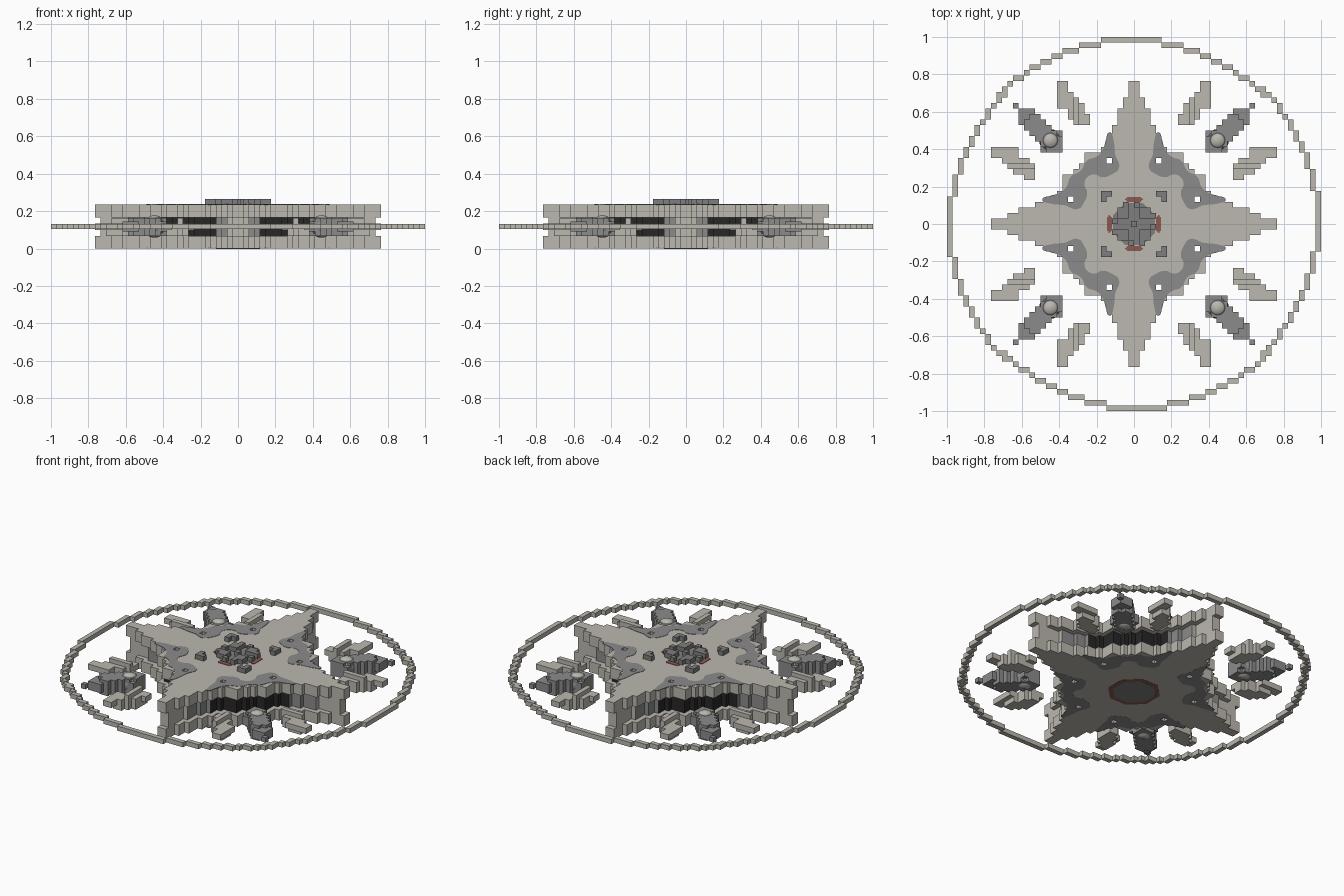
import bpy, bmesh, math
from mathutils import Matrix

if "Cube" in bpy.data.objects:
    bpy.data.objects.remove(bpy.data.objects["Cube"])

U = 1 / 34                                  # block size
PLATE, SLOT, TOP, NUB = 0.068, 0.167, 0.235, 0.264


def material(name, rgb):
    m = bpy.data.materials.new(name)
    m.use_nodes = True
    m.diffuse_color = (*rgb, 1)
    m.node_tree.nodes["Principled BSDF"].inputs["Base Color"].default_value = (*rgb, 1)
    return m


STONE = material("pale stone", (0.50, 0.48, 0.43))
GREY = material("mid grey", (0.26, 0.26, 0.26))
DARK = material("dark grey", (0.21, 0.21, 0.21))
BLACK = material("black", (0.02, 0.02, 0.02))
RED = material("dull red", (0.26, 0.10, 0.08))


def finish(name, bm, mats):
    bmesh.ops.remove_doubles(bm, verts=bm.verts, dist=1e-5)
    bmesh.ops.recalc_face_normals(bm, faces=bm.faces)
    me = bpy.data.meshes.new(name)
    bm.to_mesh(me)
    bm.free()
    for m in mats:
        me.materials.append(m)
    ob = bpy.data.objects.new(name, me)
    bpy.context.collection.objects.link(ob)
    return ob


def blocks(name, cells, z0, z1, mats, rule=None, shift=0):
    """Solid slab made from a set of grid cells, with stepped sides."""
    bm = bmesh.new()

    def quad(pts):
        f = bm.faces.new([bm.verts.new(p) for p in pts])
        if rule:
            f.material_index = rule(f.calc_center_median())

    for i, j in cells:
        x, y = (i + shift) * U, (j + shift) * U
        c = [(x, y), (x + U, y), (x + U, y + U), (x, y + U)]
        for z in (z0, z1):
            quad([(*p, z) for p in c])
        for k, n in enumerate([(i, j - 1), (i + 1, j), (i, j + 1), (i - 1, j)]):
            if n not in cells:
                a, b = c[k], c[(k + 1) % 4]
                quad([(*a, z0), (*b, z0), (*b, z1), (*a, z1)])
    return finish(name, bm, mats)


def mirrored(cells):
    """Repeat cells of one quadrant into all four."""
    return {(a, b) for i, j in cells for a in (i, -1 - i) for b in (j, -1 - j)}


def diagonal(cells):
    return set(cells) | {(j, i) for i, j in cells}


def spun(cells):
    """Repeat cells at four quarter turns."""
    out = set()
    for _ in range(4):
        out |= set(cells)
        cells = [(j, -1 - i) for i, j in cells]
    return out


# Four pointed star body: two plates and a recessed core
WIDTHS = [10, 9, 9, 6, 5, 5, 4, 4, 3, 3, 3, 2, 2, 1, 1, 1]   # rows 10 to 25
quarter = {(i, j) for i in range(10) for j in range(10)}
for r, w in enumerate(WIDTHS, 10):
    quarter |= diagonal([(i, r) for i in range(w)])
star = mirrored(quarter)
core = {(i, j) for i, j in star
        if all((i + a, j + b) in star for a in (-1, 0, 1) for b in (-1, 0, 1))}
core |= mirrored(diagonal([(0, r) for r in range(20, 25)]))
holes = mirrored(diagonal([(4, 11)]))


def core_rule(c):
    m = min(abs(c.x), abs(c.y))
    return 0 if m < 0.05 else 1 if m < 0.115 else 2


blocks("lower_plate", star - holes, 0, PLATE, [STONE])
blocks("upper_plate", star - holes, SLOT, TOP, [STONE])
blocks("recessed_core", core - holes, PLATE, SLOT, [STONE, GREY, BLACK], core_rule)

# Outer ring of stepped blocks
arc = []
for i in range(-25, 25):
    row = int(math.sqrt(1119.5 - (i + 1) ** 2))
    if row >= 23:
        arc.append((i, row))
blocks("outer_ring", spun(arc), 0.103, 0.132, [STONE])

# Pale petals, two in each quadrant
SPANS = [(8, 11), (8, 12), (9, 12), (9, 14), (10, 14), (11, 14), (12, 14), (12, 14)]
petal = {(i, r) for r, (a, b) in enumerate(SPANS, 18) for i in range(a, b)}
under = {(i, j) for i, j in petal if 9 <= i <= 12 and j < 24}
ridge = {(i, j) for i, j in petal if i == 10 and j < 23}
for name, part, z0, z1 in (("petals", petal, 0.1, 0.135), ("petal_keels", under, 0.068, 0.1),
                           ("petal_ridges", ridge, 0.135, 0.162)):
    blocks(name, mirrored(diagonal(part)), z0, z1, [STONE])

# Dark diagonal pods with domes and tip blocks
pod = {(i, j) for i in range(13, 21) for j in range(13, 21)
       if max(i, j) < 17 or (abs(i - j) <= 2 and min(i, j) >= 15)}
pod_core = {(i, j) for i, j in pod if abs(i - j) <= 2 and i + j < 38}
blocks("pods", mirrored(pod), 0.09, 0.145, [GREY])
blocks("pod_cores", mirrored(pod_core), PLATE, 0.162, [GREY])
blocks("pod_tips", mirrored([(21, 21)]), 0.103, 0.132, [GREY])
for sx in (-1, 1):
    for sy in (-1, 1):
        bm = bmesh.new()
        bmesh.ops.create_uvsphere(bm, u_segments=24, v_segments=16, radius=0.06)
        for f in bm.faces:
            f.smooth = True
            f.material_index = int(abs(f.calc_center_median().z) > 0.049)
        bmesh.ops.transform(bm, verts=bm.verts, matrix=Matrix.Translation(
            (sx * 0.447, sy * 0.447, 0.1175)) @ Matrix.Diagonal((1, 1, 1, 1)))
        finish("pod_dome", bm, [GREY, STONE])

# Curvy grey patches on both faces of the star, pierced by the holes
HALF = [(.21, .265), (.17, .25), (.12, .265), (.08, .30), (.10, .37), (.11, .45),
        (.13, .49), (.15, .45), (.165, .40), (.2, .36), (.25, .34)]
OUTLINE = [(.25, .25)] + HALF + [(.285, .285)] + [(y, x) for x, y in reversed(HALF)]


def patch(sx, sy, z):
    cu = bpy.data.curves.new("grey_patch", "CURVE")
    cu.dimensions, cu.fill_mode, cu.extrude = "2D", "BOTH", 0.002
    cu.resolution_u = 6
    sp = cu.splines.new("BEZIER")
    sp.bezier_points.add(len(OUTLINE) - 1)
    for p, (x, y) in zip(sp.bezier_points, OUTLINE):
        p.co = (sx * x, sy * y, 0)
        p.handle_left_type = p.handle_right_type = "AUTO"
    sp.use_cyclic_u = True
    for i, j in ((4, 11), (11, 4)):
        hole = cu.splines.new("POLY")
        hole.points.add(3)
        for p, (a, b) in zip(hole.points, ((0, 0), (1, 0), (1, 1), (0, 1))):
            p.co = (sx * (i + a) * U, sy * (j + b) * U, 0, 1)
        hole.use_cyclic_u = True
    cu.materials.append(GREY)
    ob = bpy.data.objects.new("grey_patch", cu)
    ob.location.z = z
    bpy.context.collection.objects.link(ob)
    bpy.ops.object.select_all(action="DESELECT")
    ob.select_set(True)
    bpy.context.view_layer.objects.active = ob
    bpy.ops.object.convert(target="MESH")


for sx in (-1, 1):
    for sy in (-1, 1):
        for z in (0.0015, TOP):
            patch(sx, sy, z)


# Central octagons and red trim
def octagon(name, radius, z, mat):
    bm = bmesh.new()
    turn = Matrix.Translation((0, 0, z)) @ Matrix.Rotation(math.pi / 8, 4, "Z")
    bmesh.ops.create_cone(bm, cap_ends=True, segments=8, radius1=radius,
                          radius2=radius, depth=0.004, matrix=turn)
    finish(name, bm, [mat])


octagon("upper_octagon", 0.122, TOP, DARK)
octagon("lower_red_trim", 0.155, 0.001, RED)
octagon("lower_octagon", 0.128, 0, DARK)
for k in range(4):
    bm = bmesh.new()
    bmesh.ops.create_cube(bm, size=1, matrix=Matrix.Rotation(k * math.pi / 2, 4, "Z")
                          @ Matrix.Translation((0, 0.131, TOP))
                          @ Matrix.Diagonal((0.094, 0.026, 0.005, 1)))
    upright = [e for e in bm.edges if abs(e.verts[0].co.z - e.verts[1].co.z) > 0.004]
    bmesh.ops.bevel(bm, geom=upright, offset=0.009, segments=3, affect="EDGES")
    finish("red_strip", bm, [RED])

# Raised central cluster and corner brackets
cluster = [(1, 1), (2, 1), (1, 2), (2, 2), (3, 1), (0, 3)]
blocks("centre_cluster", spun(cluster), TOP, NUB, [DARK])
blocks("centre_block", {(0, 0)}, TOP, NUB, [DARK], shift=-0.5)
blocks("corner_brackets", mirrored([(4, 5), (5, 5), (5, 4)]), TOP, NUB, [DARK])
